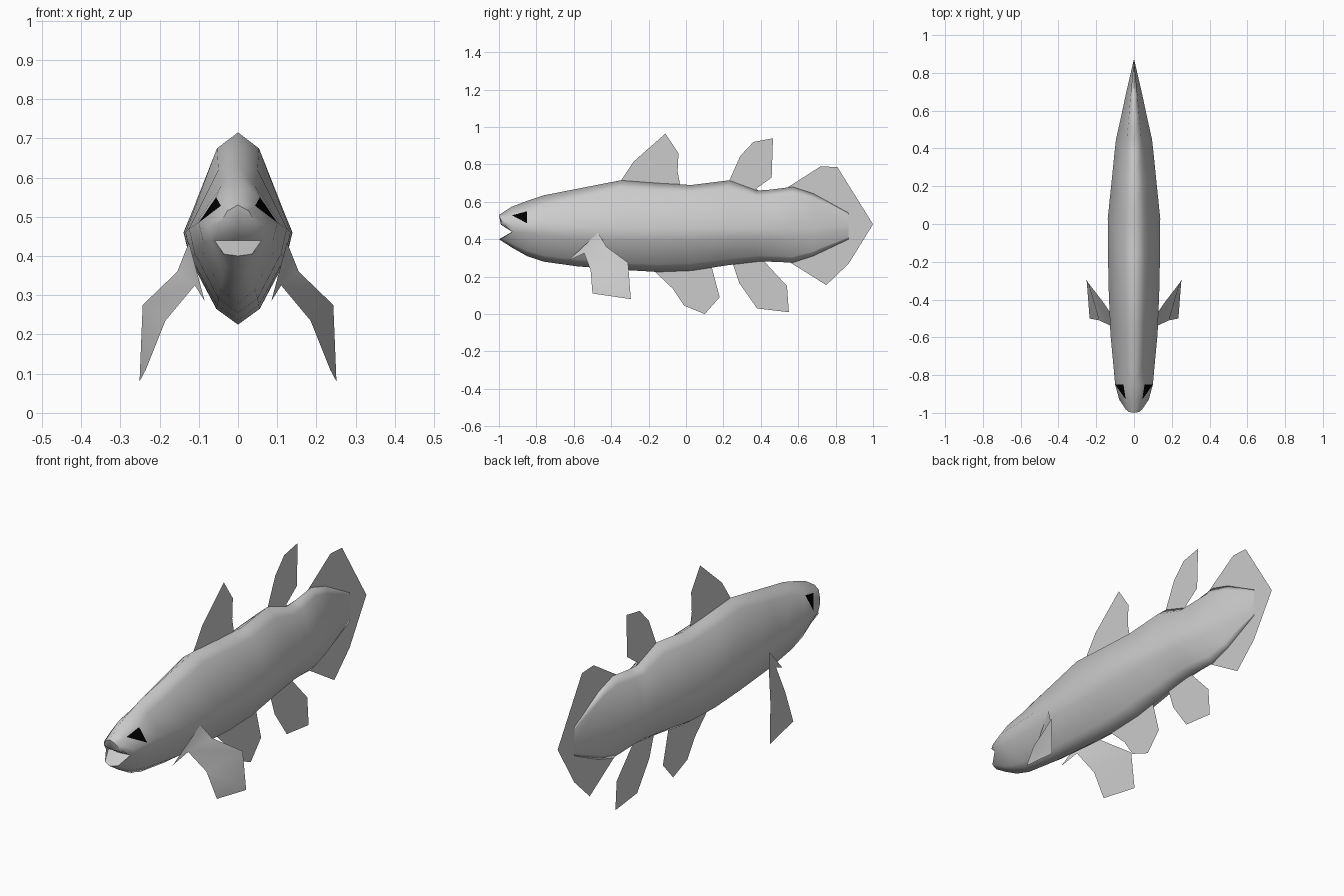
import bpy, bmesh, math


def material(name, rgb):
    m = bpy.data.materials.new(name)
    m.diffuse_color = (*rgb, 1)
    return m


GREY = material("pale_grey", (0.6, 0.6, 0.6))
BLACK = material("eye_black", (0.0, 0.0, 0.0))


def make_object(name, verts, faces, mirrored=False, eye_faces=()):
    me = bpy.data.meshes.new(name)
    me.from_pydata(verts, [], faces)
    me.materials.append(GREY)
    if eye_faces:
        me.materials.append(BLACK)
        for f in eye_faces:
            me.polygons[f].material_index = 1
    ob = bpy.data.objects.new(name, me)
    bpy.context.collection.objects.link(ob)
    bpy.ops.object.select_all(action='DESELECT')
    ob.select_set(True)
    bpy.context.view_layer.objects.active = ob
    bpy.ops.object.shade_smooth_by_angle(angle=math.radians(60))
    if mirrored:
        mod = ob.modifiers.new("mirror", 'MIRROR')
        mod.use_clip = True
        mod.merge_threshold = 0.0005
    return ob


# Body sections: y, top, bottom, half width, height of widest point, shoulder drop
SECTIONS = [
    (-0.93, 0.575, 0.355, 0.078, 0.475, 0.47),
    (-0.85, 0.605, 0.31, 0.10, 0.485, 0.46),
    (-0.76, 0.635, 0.28, 0.108, 0.48, 0.35),
    (-0.58, 0.67, 0.255, 0.125, 0.47, 0.25),
    (-0.35, 0.715, 0.237, 0.134, 0.46, 0.16),
    (-0.15, 0.70, 0.225, 0.138, 0.46, 0.16),
    (0.03, 0.69, 0.232, 0.139, 0.46, 0.16),
    (0.23, 0.715, 0.262, 0.118, 0.46, 0.16),
    (0.38, 0.66, 0.28, 0.103, 0.46, 0.16),
    (0.45, 0.665, 0.28, 0.095, 0.46, 0.16),
    (0.57, 0.68, 0.275, 0.068, 0.46, 0.16),
    (0.68, 0.645, 0.31, 0.045, 0.46, 0.16),
    (0.87, 0.54, 0.40, 0.001, 0.47, 0.16),
]


def half_ring(y, top, bot, w, mid, drop):
    shoulder_w = 0.56 if drop > 0.4 else 0.4
    return [(0, y, top),
            (shoulder_w * w, y, top - drop * (top - mid)),
            (w, y, mid),
            (0.88 * w, y, mid - 0.3 * (mid - bot)),
            (0.4 * w, y, bot + 0.17 * (mid - bot)),
            (0, y, bot)]


# Lips form the first ring, with the mouth corner set back
lips = [(0, -1, 0.53), (0.027, -0.995, 0.515), (0.045, -0.98, 0.485),
        (0.06, -0.922, 0.44), (0.036, -0.985, 0.405), (0, -1, 0.40)]
rings = [lips] + [half_ring(*s) for s in SECTIONS]
verts = [p for r in rings for p in r]
faces, eyes = [], []
for i in range(len(rings) - 1):
    for j in range(5):
        a, b = i * 6 + j, (i + 1) * 6 + j
        if i == 1 and j == 1:
            # Triangular eye in the cheek panel
            faces.append((a, a + 1, b + 1))
            eyes.append(len(faces))
            faces.append((a, b + 1, b))
        else:
            faces.append((a, a + 1, b + 1, b))
# Inside of the mouth
n = len(verts)
verts += [(0, -0.99, 0.478), (0, -0.93, 0.44)]
faces += [(0, n, 2, 1), (n, n + 1, 3, 2), (n + 1, 5, 4, 3)]
make_object("body", verts, faces, mirrored=True, eye_faces=eyes)


# Thin fins on the centre line, outlined in y and z
FINS = {
    "front_dorsal_fin": [(-0.35, 0.71), (-0.28, 0.815), (-0.11, 0.965), (-0.04, 0.86),
                         (-0.045, 0.76), (-0.03, 0.685)],
    "rear_dorsal_fin": [(0.23, 0.71), (0.29, 0.845), (0.36, 0.92), (0.465, 0.94),
                        (0.458, 0.73), (0.375, 0.67), (0.41, 0.645)],
    "pelvic_fin": [(-0.17, 0.23), (-0.07, 0.135), (-0.01, 0.045), (0.10, 0.0),
                   (0.18, 0.09), (0.135, 0.26)],
    "anal_fin": [(0.25, 0.27), (0.285, 0.165), (0.38, 0.03), (0.55, 0.01),
                 (0.54, 0.15), (0.41, 0.29)],
    "tail_fin": [(0.54, 0.675), (0.72, 0.79), (0.81, 0.785), (1.0, 0.48),
                 (0.87, 0.27), (0.75, 0.155), (0.55, 0.28)],
}
for name, outline in FINS.items():
    make_object(name, [(0, y, z) for y, z in outline], [tuple(range(len(outline)))])

# Paired side fins, bent down and back from a narrow stalk
side_fin = [(0.085, -0.63, 0.285), (0.125, -0.47, 0.435), (0.155, -0.425, 0.36),
            (0.243, -0.31, 0.275), (0.251, -0.295, 0.08), (0.235, -0.50, 0.11),
            (0.185, -0.51, 0.235), (0.11, -0.545, 0.325)]
make_object("side_fins", side_fin,
            [(0, 7, 2, 1), (7, 6, 3, 2), (6, 5, 4, 3)], mirrored=True)
